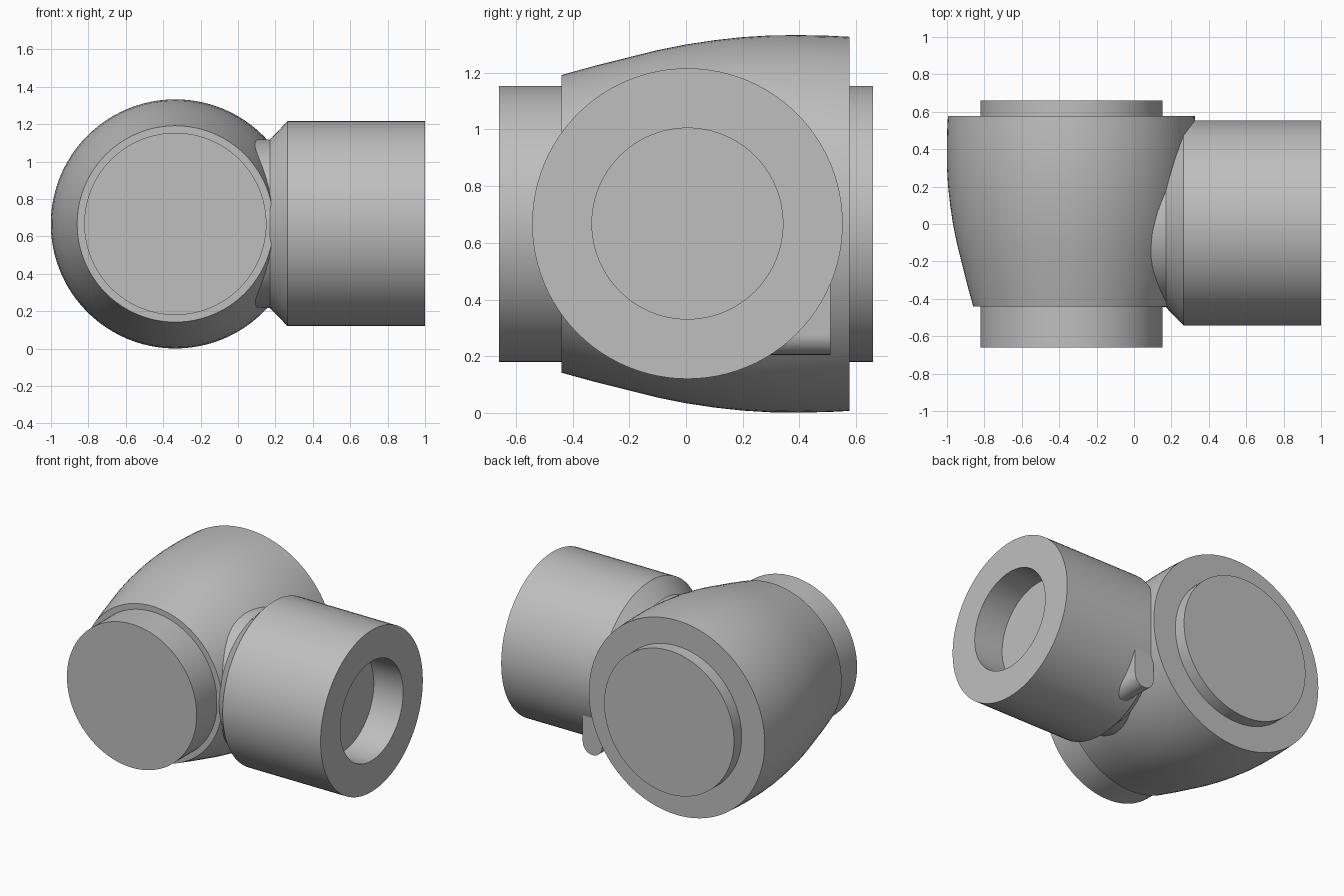
import bpy
import bmesh
import math
from mathutils import Matrix, Vector

cube = bpy.data.objects.get("Cube")
if cube:
    bpy.data.objects.remove(cube, do_unlink=True)

GREY = (0.52, 0.52, 0.52, 1.0)
grey = bpy.data.materials.new("plain grey")
grey.use_nodes = True
grey.diffuse_color = GREY
grey.node_tree.nodes["Principled BSDF"].inputs["Base Color"].default_value = GREY


def finish(name, bm):
    """Turn a bmesh into a shaded, coloured object."""
    bmesh.ops.remove_doubles(bm, verts=bm.verts, dist=1e-5)
    bmesh.ops.recalc_face_normals(bm, faces=bm.faces)
    mesh = bpy.data.meshes.new(name)
    bm.to_mesh(mesh)
    bm.free()
    mesh.materials.append(grey)
    obj = bpy.data.objects.new(name, mesh)
    bpy.context.collection.objects.link(obj)
    bpy.ops.object.select_all(action='DESELECT')
    obj.select_set(True)
    bpy.context.view_layer.objects.active = obj
    bpy.ops.object.shade_smooth_by_angle(angle=math.radians(30))
    return obj


def lathe(name, profile, axis, centre, steps=96):
    """Revolve (radius, distance along axis) points around a world axis."""
    axis = Vector(axis)
    up = Vector((0, 0, 1))
    bm = bmesh.new()
    verts = [bm.verts.new(up * r + axis * t) for r, t in profile]
    edges = [bm.edges.new(pair) for pair in zip(verts, verts[1:])]
    bmesh.ops.spin(bm, geom=verts + edges, cent=(0, 0, 0), axis=axis,
                   angle=math.tau, steps=steps)
    bmesh.ops.translate(bm, verts=bm.verts, vec=centre)
    return finish(name, bm)


X, Y = (1, 0, 0), (0, 1, 0)
BODY_CENTRE = (-0.335, 0, 0.667)

# Bulging main body with flat ends
lathe("main_body",
      [(0, -0.44), (0.525, -0.44), (0.558, -0.32), (0.588, -0.2), (0.613, -0.1),
       (0.633, 0), (0.648, 0.1), (0.659, 0.2), (0.665, 0.3), (0.666, 0.4),
       (0.664, 0.5), (0.66, 0.577), (0, 0.577)], Y, BODY_CENTRE)

# Straight core showing at both ends of the body
lathe("through_core", [(0, -0.66), (0.487, -0.66), (0.487, 0.66), (0, 0.66)],
      Y, BODY_CENTRE)

# Side port: neck, chamfered shoulder, barrel and blind bore
lathe("side_port",
      [(0, -0.1), (0.45, -0.1), (0.45, 0.17), (0.548, 0.265), (0.548, 1),
       (0.337, 1), (0.337, 0.78), (0, 0.78)], X, (0, 0.005, 0.668))

# Stop tab: round-bottomed bar behind and below the port
bm = bmesh.new()
radius, bottom, top = 0.073, 0.205, 0.6
outline = [(radius, top - bottom - radius), (-radius, top - bottom - radius)]
outline += [(radius * math.cos(a), radius * math.sin(a))
            for a in (math.pi * (1 + i / 16) for i in range(17))]
face = bm.faces.new([bm.verts.new((x, 0, z)) for x, z in outline])
side = bmesh.ops.extrude_face_region(bm, geom=[face])["geom"]
bmesh.ops.translate(bm, vec=(0, 0.28, 0),
                    verts=[v for v in side if isinstance(v, bmesh.types.BMVert)])
bm.transform(Matrix.Translation((0.345, 0.23, bottom + radius)))
finish("stop_tab", bm)
